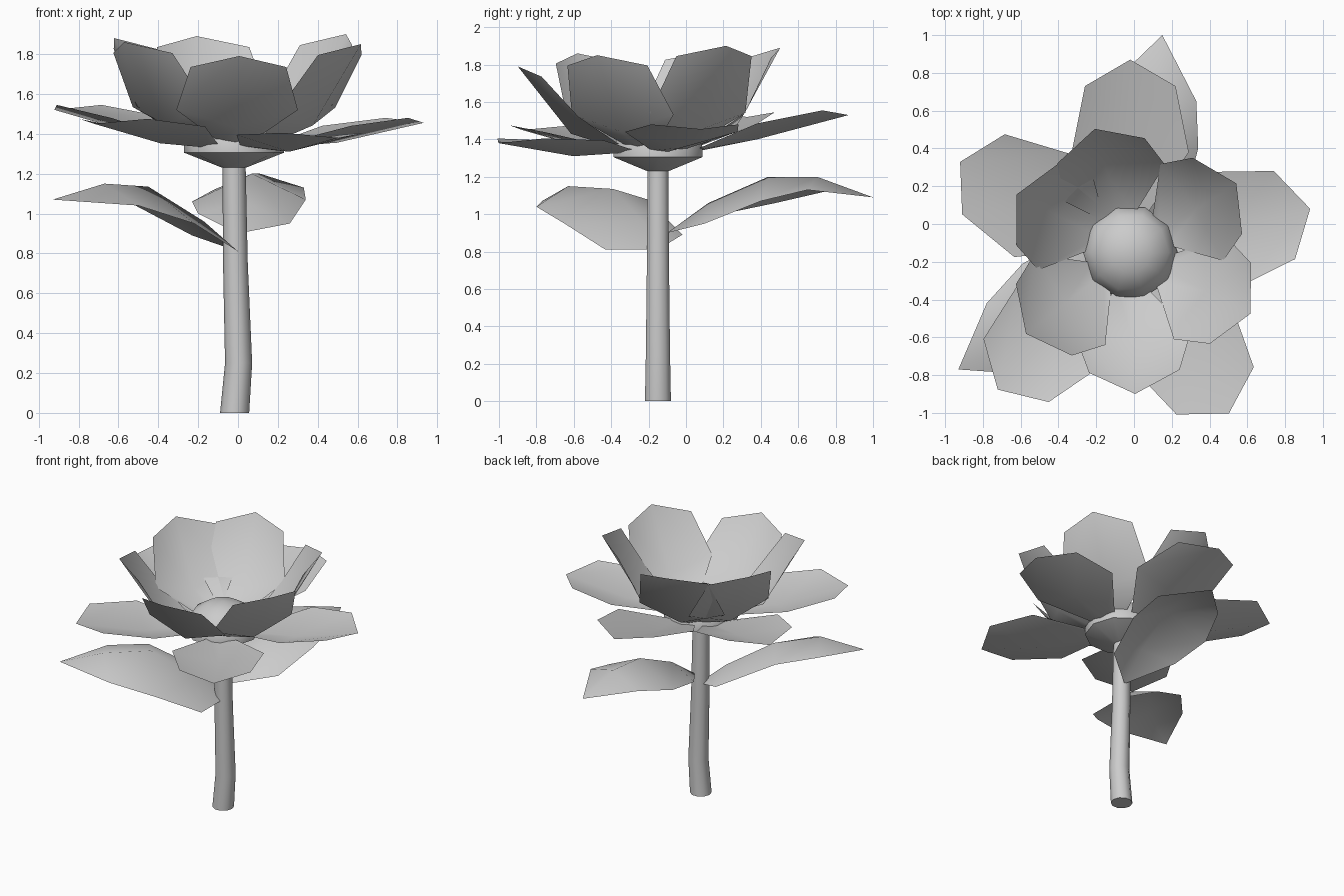
import bpy, bmesh
from math import sin, cos, tau, radians

if "Cube" in bpy.data.objects:
    bpy.data.objects.remove(bpy.data.objects["Cube"])

CX, CY = -0.02, -0.15  # flower axis


def grid(name, rows, closed=False, angle=40):
    """Skin rows of points into a smooth sheet, or a tube if closed."""
    bm = bmesh.new()
    vs = [[bm.verts.new(p) for p in row] for row in rows]
    n = len(rows[0])
    for a, b in zip(vs, vs[1:]):
        for i in range(n if closed else n - 1):
            j = (i + 1) % n
            bm.faces.new((a[i], a[j], b[j], b[i]))
    if closed:
        bm.faces.new(vs[0][::-1])
    bmesh.ops.remove_doubles(bm, verts=bm.verts, dist=0.0005)
    me = bpy.data.meshes.new(name)
    bm.to_mesh(me)
    bm.free()
    ob = bpy.data.objects.new(name, me)
    bpy.context.collection.objects.link(ob)
    bpy.ops.object.select_all(action='DESELECT')
    ob.select_set(True)
    bpy.context.view_layer.objects.active = ob
    bpy.ops.object.shade_smooth_by_angle(angle=radians(angle))
    return ob


def ring(x, y, z, r, n):
    return [(x + r * cos(tau * i / n), y + r * sin(tau * i / n), z) for i in range(n)]


def petal(name, deg, rows):
    """Rows of (centre r, centre z, side r, side z, half width)."""
    a = radians(deg)

    def at(r, w, z):
        return (CX + r * cos(a) - w * sin(a), CY + r * sin(a) + w * cos(a), z)
    grid(name, [[at(sr, -w, sz), at(cr, 0, cz), at(sr, w, sz)]
                for cr, cz, sr, sz, w in rows], angle=60)


# stem, slightly bent
grid("stem", [ring(x, CY, z, r, 10) for x, z, r in
              [(-0.017, 0, 0.073), (0.003, 0.25, 0.068),
               (-0.013, 0.75, 0.062), (CX, 1.25, 0.058)]], True)

# flower base with domed centre
grid("flower_centre", [ring(CX, CY, z, r, 10) for r, z in
                       [(0.06, 1.23), (0.25, 1.305), (0.25, 1.36),
                        (0.205, 1.45), (0.11, 1.51), (0, 1.53)]], True)

# raised inner petals: angle, tip radius, tip height
for i, (deg, r, z) in enumerate([(106, 0.68, 1.89), (33, 0.67, 1.90), (-27, 0.715, 1.85),
                                 (-88, 0.75, 1.79), (-142, 0.70, 1.86), (153, 0.675, 1.88)]):
    m = 1.34 + (z - 1.34) * 0.2
    petal(f"inner_petal_{i + 1}", deg, [
        (0.18, 1.34, 0.19, 1.36, 0.08),
        (r * 0.62, m, r * 0.58, m + 0.09, 0.305),
        (r, z, r - 0.12, z - 0.055, 0.24)])

# spreading outer petals
for i, (deg, r, z) in enumerate([(13.6, 0.98, 1.455), (90, 1.02, 1.53), (152, 1.02, 1.52),
                                 (226, 1.01, 1.45), (-58.5, 1.0, 1.38)]):
    m = 1.31 + 0.6 * (z - 1.38)
    petal(f"outer_petal_{i + 1}", deg, [
        (0.18, 1.33, 0.19, 1.34, 0.08),
        (0.53, m, 0.53, m + 0.085, 0.31),
        (r, z, r - 0.14, z + 0.025, 0.24)])

# arched leaves: rows of right edge, midrib, left edge
b, t = (0, -0.15, 0.81), (-0.93, -0.77, 1.07)
grid("front_leaf", [
    [b] * 3,
    [(-0.23, -0.02, 0.89), (-0.17, -0.23, 0.96), (0, -0.43, 0.81)],
    [(-0.59, -0.21, 1.08), (-0.45, -0.39, 1.135), (-0.22, -0.65, 0.95)],
    [(-0.78, -0.42, 1.10), (-0.67, -0.63, 1.15), (-0.50, -0.80, 1.04)],
    [t] * 3], angle=60)
b, t = (0, -0.10, 0.90), (0.15, 1.0, 1.09)
grid("back_leaf", [
    [b] * 3,
    [(0.26, 0.10, 0.95), (0.03, 0.12, 1.06), (-0.20, 0.19, 1.0)],
    [(0.34, 0.40, 1.07), (0.07, 0.44, 1.20), (-0.23, 0.48, 1.06)],
    [(0.33, 0.65, 1.13), (0.11, 0.70, 1.20), (-0.12, 0.74, 1.12)],
    [t] * 3], angle=60)
